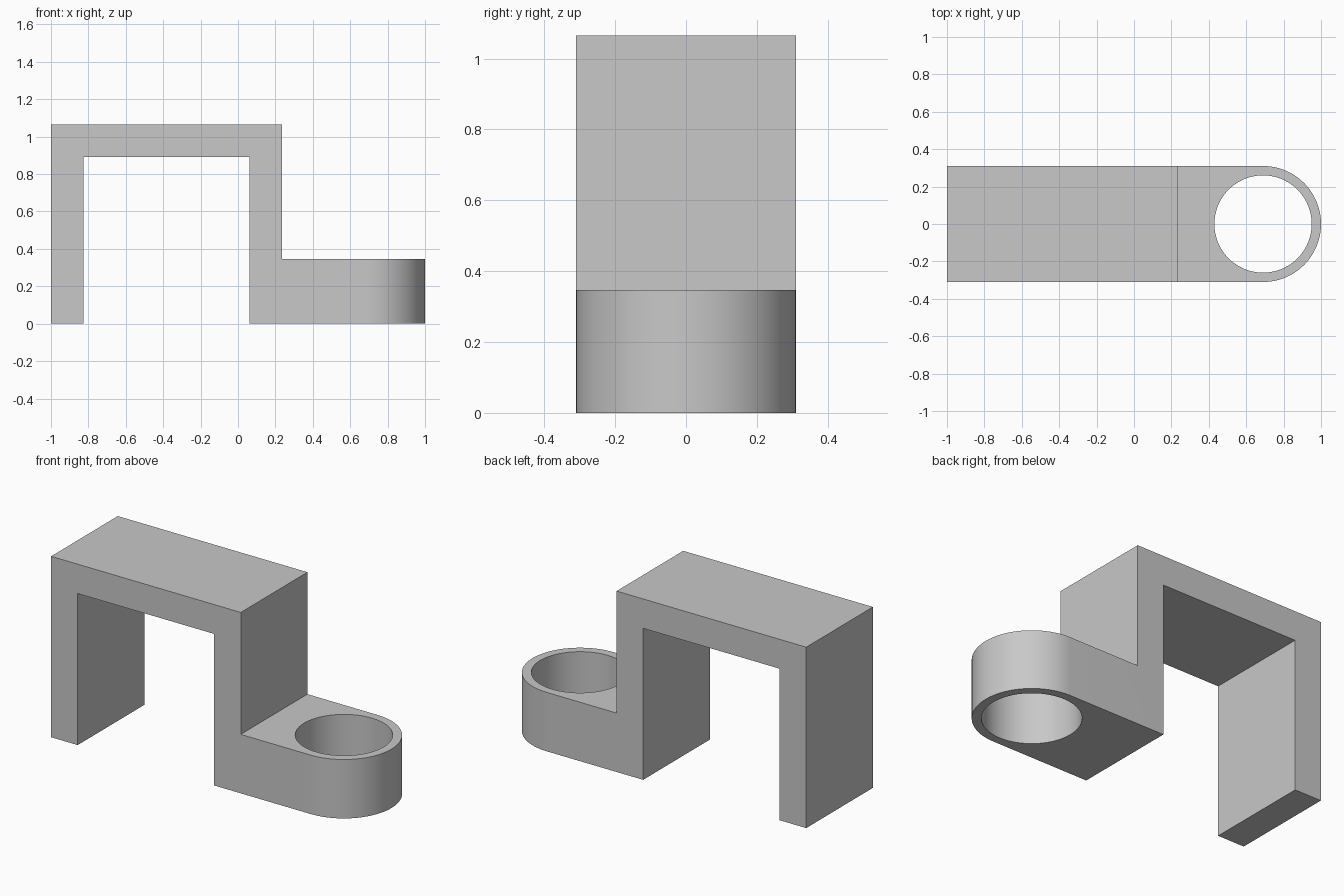
import bpy, bmesh, math
from mathutils import Vector

cube = bpy.data.objects.get("Cube")
if cube:
    bpy.data.objects.remove(cube, do_unlink=True)

HALF_W = 0.31      # half width, also radius of the rounded end
END_X = 1 - HALF_W
HOLE_R = 0.26
TOP, SHELF, WALL = 1.065, 0.347, 0.173
STEP_X = 0.235

grey = bpy.data.materials.new("plain grey")
grey.use_nodes = True
colour = (0.58, 0.58, 0.58, 1)
grey.diffuse_color = colour
grey.node_tree.nodes["Principled BSDF"].inputs["Base Color"].default_value = colour


def prism(name, points, direction):
    """Extrude a closed outline into a solid object."""
    bm = bmesh.new()
    face = bm.faces.new([bm.verts.new(p) for p in points])
    ext = bmesh.ops.extrude_face_region(bm, geom=[face])
    moved = [v for v in ext["geom"] if isinstance(v, bmesh.types.BMVert)]
    bmesh.ops.translate(bm, verts=moved, vec=Vector(direction))
    bmesh.ops.recalc_face_normals(bm, faces=bm.faces)
    mesh = bpy.data.meshes.new(name)
    bm.to_mesh(mesh)
    bm.free()
    mesh.materials.append(grey)
    obj = bpy.data.objects.new(name, mesh)
    bpy.context.collection.objects.link(obj)
    return obj


def arc(radius, start, end, steps):
    angles = [start + (end - start) * i / steps for i in range(steps + 1)]
    return [(END_X + radius * math.cos(a), radius * math.sin(a), -0.5) for a in angles]


def cut(target, cutter, operation):
    cutter.hide_render = True
    mod = target.modifiers.new(operation.title(), 'BOOLEAN')
    mod.operation = operation
    mod.solver = 'EXACT'
    mod.object = cutter
    bpy.context.view_layer.objects.active = target
    bpy.ops.object.modifier_apply(modifier=mod.name)
    bpy.data.objects.remove(cutter, do_unlink=True)


# Hook and shelf side profile, extruded wider than needed
side = [(-1, 0), (-1, TOP), (STEP_X, TOP), (STEP_X, SHELF), (1.2, SHELF), (1.2, 0),
        (STEP_X - WALL, 0), (STEP_X - WALL, TOP - WALL),
        (WALL - 1, TOP - WALL), (WALL - 1, 0)]
bracket = prism("hook_bracket", [(x, -0.5, z) for x, z in side], (0, 1, 0))

# Trim to the plan outline with its rounded end
plan = [(-1.2, -HALF_W, -0.5)] + arc(HALF_W, -math.pi / 2, math.pi / 2, 48) + [(-1.2, HALF_W, -0.5)]
cut(bracket, prism("plan_trim", plan, (0, 0, 2)), 'INTERSECT')

# Round hole through the shelf
hole = arc(HOLE_R, 0, 2 * math.pi, 96)[:-1]
cut(bracket, prism("hole_cutter", hole, (0, 0, 2)), 'DIFFERENCE')

# Smooth curved walls, keep the corners sharp
bpy.ops.object.select_all(action='DESELECT')
bracket.select_set(True)
bpy.context.view_layer.objects.active = bracket
bpy.ops.object.shade_smooth_by_angle(angle=math.radians(30))
